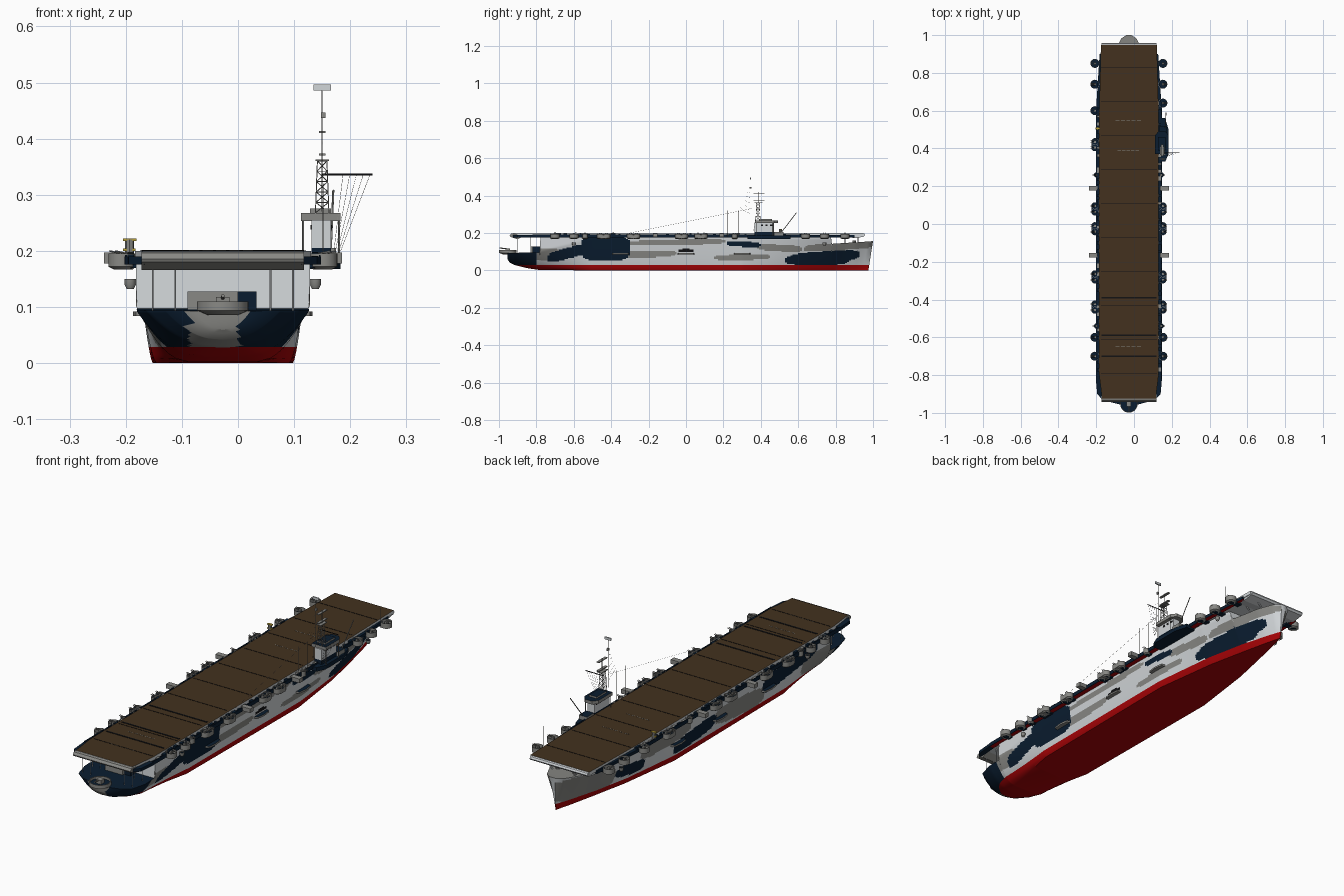
import bpy, bmesh, math, random
from mathutils import Vector

if "Cube" in bpy.data.objects:
    bpy.data.objects.remove(bpy.data.objects["Cube"])
random.seed(3)
X0 = -0.027  # ship centreline

COLS = [("light_grey", (.64, .67, .69)), ("mid_grey", (.25, .25, .235)), ("navy", (.003, .012, .029)),
        ("hull_red", (.4, .001, .002)), ("deck_brown", (.056, .031, .013)), ("black", (.006, .006, .007)),
        ("yellow", (.5, .36, .04))]
MATS = []
for n, c in COLS:
    m = bpy.data.materials.new(n)
    m.diffuse_color = (*c, 1)
    m.use_nodes = True
    m.node_tree.nodes["Principled BSDF"].inputs["Base Color"].default_value = m.diffuse_color
    MATS.append(m)
LIGHT, GREY, NAVY, RED, BROWN, BLACK, YELLOW = range(7)


def finish(name, bm, smooth=False):
    bmesh.ops.remove_doubles(bm, verts=bm.verts, dist=1e-6)
    bmesh.ops.recalc_face_normals(bm, faces=bm.faces)
    me = bpy.data.meshes.new(name)
    for m in MATS:
        me.materials.append(m)
    bm.to_mesh(me)
    bm.free()
    ob = bpy.data.objects.new(name, me)
    bpy.context.collection.objects.link(ob)
    if smooth:
        bpy.context.view_layer.objects.active = ob
        ob.select_set(True)
        bpy.ops.object.shade_smooth_by_angle(angle=math.radians(35))
        ob.select_set(False)


def prism(bm, pts, axis, a, b, mat, top=None, bottom=None):
    """Extrude a 2D outline along an axis (0=x, 2=z)."""
    def put(p, h):
        return (h, p[0], p[1]) if axis == 0 else (p[0], p[1], h)
    lo = [bm.verts.new(put(p, a)) for p in pts]
    hi = [bm.verts.new(put(p, b)) for p in pts]
    n = len(pts)
    fs = [bm.faces.new(lo[::-1]), bm.faces.new(hi)]
    fs += [bm.faces.new((lo[i], lo[(i + 1) % n], hi[(i + 1) % n], hi[i])) for i in range(n)]
    for f in fs:
        f.material_index = mat
    if top is not None:
        fs[1].material_index = top
    if bottom is not None:
        fs[0].material_index = bottom


def box(bm, x0, x1, y0, y1, z0, z1, mat, top=None, bottom=None):
    prism(bm, [(x0, y0), (x1, y0), (x1, y1), (x0, y1)], 2, z0, z1, mat, top, bottom)


def rod(bm, a, b, r, mat, n=5):
    a, b = Vector(a), Vector(b)
    q = (b - a).to_track_quat('Z', 'Y')
    ring = [q @ Vector((r * math.cos(k * math.tau / n), r * math.sin(k * math.tau / n), 0)) for k in range(n)]
    lo, hi = [bm.verts.new(a + v) for v in ring], [bm.verts.new(b + v) for v in ring]
    fs = [bm.faces.new(lo[::-1]), bm.faces.new(hi)]
    fs += [bm.faces.new((lo[i], lo[(i + 1) % n], hi[(i + 1) % n], hi[i])) for i in range(n)]
    for f in fs:
        f.material_index = mat


def tub(bm, x, y, r, z0, z1, drop=.005, wall=GREY, n=16):
    """Round gun tub: tapered bracket, wall and sunken floor."""
    prof = [(.6 * r, z0 - drop), (r, z0), (r, z1), (.92 * r, z1), (.92 * r, z0 + .006), (0.001, z0 + .006)]
    rings = [[bm.verts.new((x + p * math.cos(k * math.tau / n), y + p * math.sin(k * math.tau / n), z))
              for k in range(n)] for p, z in prof]
    for j in range(5):
        for k in range(n):
            f = bm.faces.new((rings[j][k], rings[j][(k + 1) % n], rings[j + 1][(k + 1) % n], rings[j + 1][k]))
            f.material_index = NAVY if j == 4 else wall


# ---- hull: stations (y, bottom z, bottom half width, top half width, flare height, flare power, top z)
ST = [(-.955, .06, 0, .05, .034, .45, .093), (-.942, .042, 0, .1, .05, .45, .094), (-.915, .028, 0, .135, .064, .45, .094),
      (-.85, .012, .03, .153, .08, .45, .095), (-.783, .002, .06, .155, .1, .5, .097),
      (-.778, .002, .06, .155, .1, .5, .18), (-.5, 0, .118, .15, .17, .6, .18), (.3, 0, .125, .15, .17, .7, .18),
      (.6, 0, .085, .143, .17, .8, .18), (.775, 0, .048, .125, .17, .9, .18), (.78, 0, .047, .124, .17, .9, .142),
      (.9, 0, .02, .08, .16, 1.1, .15), (.96, 0, .004, .042, .16, 1.2, .155), (.975, 0, .001, .014, .16, 1.3, .157)]


def station(y):
    for a, b in zip(ST, ST[1:]):
        if y <= b[0]:
            t = (y - a[0]) / (b[0] - a[0])
            return [p + (q - p) * t for p, q in zip(a, b)]
    return ST[-1]


# camouflage patches: (centre y, centre z, half length, half height, slope, colour), first match wins
CAMO = {1: [(-.43, .118, .135, .065, 0, NAVY), (-.6, .1, .14, .03, .25, NAVY), (-.92, .07, .12, .1, 0, NAVY),
            (.74, .072, .19, .03, .07, NAVY), (.7, .055, .17, .025, 0, NAVY),
            (.31, .14, .09, .014, -.05, NAVY), (0, .105, .045, .009, 0, BLACK), (-.25, .085, .2, .018, .03, GREY),
            (-.75, .085, .1, .03, 0, GREY), (.3, .07, .15, .014, .02, GREY), (.82, .128, .19, .02, .06, GREY),
            (-.05, .15, .26, .014, .02, GREY), (.5, .12, .12, .018, -.05, GREY)],
        -1: [(.6, .075, .09, .03, .1, NAVY), (.17, .075, .15, .035, -.1, NAVY), (-.5, .13, .19, .045, -.15, NAVY),
             (-.93, .07, .11, .1, 0, NAVY), (.85, .08, .16, .06, .08, GREY), (-.15, .08, .18, .045, .08, GREY),
             (.38, .13, .17, .038, -.05, GREY), (-.72, .08, .12, .05, 0, GREY)]}


def camo(side, x, y, z):
    if z < .029 and y > -.93:
        return RED
    if y < -.89 and -.087 < x < -.001:  # grey panel on the stern
        return GREY
    for cy, cz, a, b, s, m in CAMO[side]:
        if ((y - cy) / a) ** 4 + abs((z - cz - s * (y - cy)) / b) ** 3 < 1:
            return m
    return LIGHT


bm = bmesh.new()
ys = sorted({s[0] for s in ST} | {round(-.95 + .01 * i, 3) for i in range(192)})
NR = 28
rows = []
for y in ys:
    _, zb, wb, wt, H, e, zt = station(y)
    zr = max(zb, .029)
    zs = [zb + (zr - zb) * i / 4 for i in range(4)] + [zr + (zt - zr) * i / (NR - 4) for i in range(NR - 3)]
    rake = max(0, (y - .85) / .125) * .025
    row = []
    for z in zs:
        w = wb + (wt - wb) * min(1, (z - zb) / H) ** e
        row.append([bm.verts.new((X0 + s * w, y + rake * z / .157, z)) for s in (-1, 1)])
    rows.append(row)


def quad(*v):
    return bm.faces.new(v)


for i in range(len(rows) - 1):
    a, b = rows[i], rows[i + 1]
    for k, s in ((0, -1), (1, 1)):
        for j in range(NR):
            f = quad(a[j][k], b[j][k], b[j + 1][k], a[j + 1][k])
            c = f.calc_center_median()
            f.material_index = camo(s, *c)
    quad(a[0][0], a[0][1], b[0][1], b[0][0]).material_index = RED
    step = abs(a[-1][0].co.z - b[-1][0].co.z) > .02
    quad(a[-1][0], b[-1][0], b[-1][1], a[-1][1]).material_index = LIGHT if step else NAVY if ys[i] < .8 else GREY
for r, m in ((rows[0], GREY), (rows[-1], LIGHT)):
    for j in range(NR):
        f = quad(r[j][0], r[j][1], r[j + 1][1], r[j + 1][0])
        f.material_index = RED if j < 4 and m == LIGHT else m
finish("hull", bm, True)

# ---- flight deck with rounded-down ends
bm = bmesh.new()
half = [(.142, -.925), (.157, -.8), (.157, .6), (.148, .947)]
out = [(X0 + x, y) for x, y in half] + [(X0 - x, y) for x, y in half[::-1]]
prism(bm, out, 2, .184, .2, LIGHT, BROWN)
prism(bm, [(-.924, .199), (-.935, .196), (-.943, .186), (-.94, .18), (-.9, .166), (-.87, .184)], 0, X0 - .145, X0 + .145, GREY)
prism(bm, [(.946, .199), (.953, .196), (.957, .188), (.95, .18), (.9, .172), (.85, .184)], 0, X0 - .145, X0 + .145, LIGHT)
finish("flight_deck", bm)

# ---- deck markings: expansion joints, wires, faint dashes
bm = bmesh.new()
for i in range(10):
    y = -.79 + .18 * i
    box(bm, X0 - .148, X0 + .148, y - .0008, y + .0008, .199, .2012, BLACK)
for y in (-.39, -.59, -.7):
    box(bm, X0 - .145, X0 + .145, y - .004, y + .004, .199, .2015, BLACK)
for y, w in ((.55, .07), (.39, .06), (-.65, .07), (-.79, .06)):
    for k in range(5):
        x = X0 - w + 2 * w * k / 5
        box(bm, x, x + w * .3, y - .001, y + .001, .199, .2008, GREY)
finish("deck_markings", bm)

# ---- gallery walkways (red undersides), edge platforms, lockers, struts
bm = bmesh.new()
for s in (-1, 1):
    def ob(a, b, *r):
        box(bm, *sorted((X0 + s * a, X0 + s * b)), *r)
    ob(.15, .173, -.82, .62, .176, .183, NAVY, NAVY, RED)
    ob(.171, .174, -.82, .62, .176, .193, NAVY)
    prism(bm, [(X0 + s * x, y) for x, y in ((.14, -.93), (.168, -.9), (.175, -.82), (.15, -.82))], 2, .176, .19, NAVY)
    prism(bm, [(X0 + s * x, y) for x, y in ((.15, .62), (.173, .62), (.155, .9), (.14, .9))], 2, .176, .19, NAVY, NAVY, RED)
    for y in (.19, -.165):
        ob(.165, .212, y - .012, y + .012, .178, .197, GREY, GREY)
    for i in range(34):
        y = -.78 + i * .042
        ob(.158, .17, y, y + random.uniform(.01, .028), .18, random.uniform(.188, .198), random.choice((GREY, NAVY, NAVY)))
    for y in (-.35, 0, .3):  # small wedge sponsons on the hull side
        prism(bm, [(X0 + s * x, y + d) for x, d in ((.12, -.05), (.155, -.04), (.16, 0), (.155, .04), (.12, .05))],
              2, .084, .092, GREY, NAVY)
    for y in (-.9, -.83):
        for x in (.085, .125):
            rod(bm, (X0 + s * x, y, .09), (X0 + s * x, y, .186), .0015, LIGHT, 6)
    for y in (.85, .92):
        rod(bm, (X0 + s * .05, y, .145), (X0 + s * .09, y, .186), .003, LIGHT, 6)
finish("deck_edge_galleries", bm)

# ---- gun tubs along both sides
tubs, guns = bmesh.new(), bmesh.new()
for s in (-1, 1):
    single = [.85, .74, .26, -.54, -.6, -.7] + ([.6] if s < 0 else [.64])
    pair = [.08, -.025, -.28, -.44] + ([.42] if s < 0 else [])
    spots = [(y, .015 if y in (.26, -.54) else .024) for y in single]
    spots += [(y + d, .019) for y in pair for d in (-.016, .016)]
    for y in pair:
        box(tubs, *sorted((X0 + s * .16, X0 + s * .199)), y - .016, y + .016, .17, .19, GREY, NAVY)
    for y, r in spots:
        x = X0 + s * (.18 if r > .016 else .17)
        tub(tubs, x, y, r, .172, .195)
        box(tubs, *sorted((X0 + s * .13, x)), y - .012, y + .012, .17, .178, NAVY)
        box(guns, x - .005, x + .005, y - .006, y + .006, .174, .195, GREY)
        for d in (-.004, .004):
            rod(guns, (x, y + d, .195), (x + s * .022, y + d, .2), .0015, GREY)
for y in (-.6, .74):  # lower round directors below the walkway
    for s in (-1, 1):
        tub(tubs, X0 + s * .165, y, .01, .14, .15, .008)
box(guns, -.205, -.183, .5, .512, .2, .204, YELLOW)
rod(guns, (-.193, .506, .18), (-.193, .506, .22), .008, GREY, 8)
box(guns, -.205, -.181, .5, .512, .218, .222, YELLOW)
# stern gun and quarterdeck fittings
tub(tubs, X0, -.953, .046, .094, .11, .008, GREY, 24)
box(guns, X0 - .012, X0 + .012, -.965, -.94, .098, .118, GREY)
rod(guns, (X0, -.95, .114), (X0, -.996, .12), .003, GREY, 8)
box(guns, -.09, 0, -.83, -.775, .095, .128, GREY)
box(guns, 0, .033, -.82, -.775, .095, .128, NAVY)
for x in (-.07, .015):  # anchor windlass on the bow
    rod(guns, (x, .9, .148), (x, .9, .16), .01, GREY, 10)
finish("gun_tubs", tubs, True)
finish("guns_and_fittings", guns)

# ---- island
bm = bmesh.new()
prism(bm, [(.12, .33), (.165, .33), (.183, .37), (.183, .5), (.165, .56), (.12, .56)], 2, .168, .186, NAVY)
box(bm, .131, .166, .365, .47, .186, .205, NAVY)
box(bm, .131, .166, .365, .47, .205, .255, LIGHT)
box(bm, .135, .175, .47, .52, .186, .205, GREY, NAVY)
prism(bm, [(.112, .37), (.183, .37), (.183, .47), (.165, .492), (.13, .492), (.112, .47)], 2, .253, .268, GREY, NAVY)
box(bm, .128, .166, .39, .46, .268, .276, GREY, NAVY)
box(bm, .122, .129, .4, .44, .186, .198, YELLOW)
for x, y in ((.116, .375), (.18, .375), (.18, .465)):
    rod(bm, (x, y, .18), (x, y, .254), .002, GREY)
for y in (.4, .425, .45):  # windows
    box(bm, .165, .1675, y, y + .012, .238, .246, BLACK)
    box(bm, .1295, .132, y, y + .012, .238, .246, BLACK)
finish("island", bm)

# ---- lattice mast, yard, radars, aerials
bm = bmesh.new()
cx, cy = .15, .385
L = [(-1, -1), (1, -1), (1, 1), (-1, 1)]
lev = [(.268 + .0185 * i, .012 - .0007 * i) for i in range(6)]
for (z0, r0), (z1, r1) in zip(lev, lev[1:]):
    for (ax, ay), (bx, by) in zip(L, L[1:] + L[:1]):
        p = (cx + ax * r0, cy + ay * r0, z0)
        rod(bm, p, (cx + ax * r1, cy + ay * r1, z1), .0012, GREY, 4)
        rod(bm, p, (cx + bx * r1, cy + by * r1, z1), .0008, GREY, 4)
        rod(bm, (cx + ax * r1, cy + ay * r1, z1), (cx + bx * r1, cy + by * r1, z1), .0008, GREY, 4)
box(bm, .138, .162, .365, .41, .36, .363, GREY)
rod(bm, (cx, .345, .27), (cx, .345, .488), .0012, GREY)
box(bm, .135, .166, .342, .348, .486, .497, LIGHT)
box(bm, .148, .156, .34, .35, .437, .447, GREY)
for z in (.37, .41):
    box(bm, .144, .156, .36, .42, z, z + .004, GREY)
rod(bm, (cx, .39, .36), (cx, .39, .42), .0012, GREY)
rod(bm, (.15, .38, .336), (.24, .38, .336), .002, BLACK)
for i in range(5):
    rod(bm, (.235 - .012 * i, .38, .335), (.183 - .003 * i, .36, .2), .0004, GREY, 3)
    rod(bm, (.15, .345, .3 + .03 * i), (.15, .29 + .01 * i, .335 + .02 * i), .0004, GREY, 3)
for y, z in ((.22, .32), (.28, .32), (.81, .27)):
    rod(bm, (.152, y, .18), (.152, y, z), .0009, GREY)
rod(bm, (.165, .5, .19), (.17, .59, .308), .002, GREY)
rod(bm, (.15, -.3, .2), (.15, .35, .33), .0004, GREY, 3)
finish("mast_and_aerials", bm)
